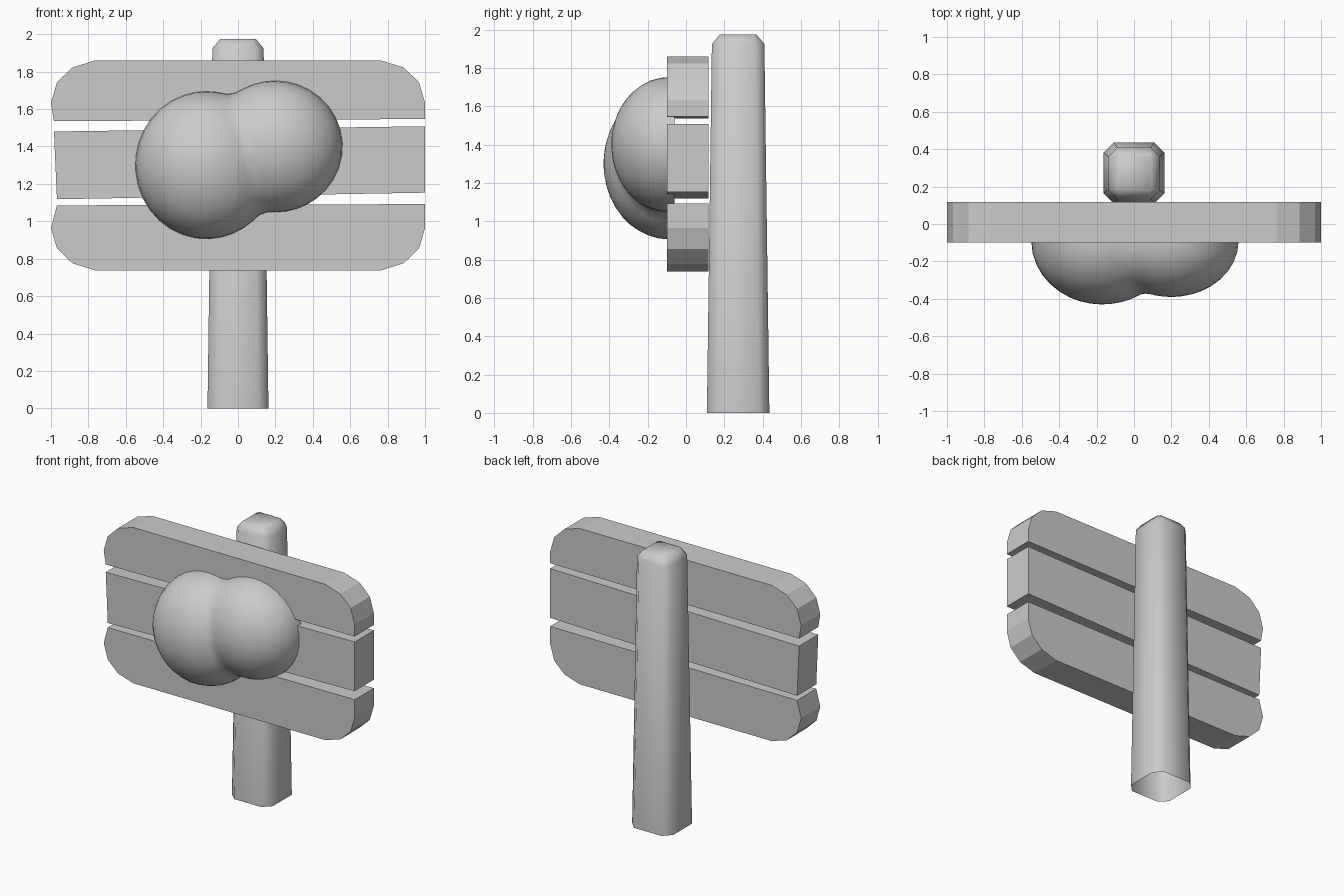
import bpy, bmesh, math
from mathutils import Vector

cube = bpy.data.objects.get("Cube")
if cube:
    bpy.data.objects.remove(cube, do_unlink=True)

# One plain grey for the whole sign
GREY = (0.6, 0.6, 0.6, 1)
grey = bpy.data.materials.new("plain_grey")
grey.use_nodes = True
grey.diffuse_color = GREY
grey.node_tree.nodes["Principled BSDF"].inputs["Base Color"].default_value = GREY


def finish(name, bm, smooth_angle=None):
    bmesh.ops.recalc_face_normals(bm, faces=bm.faces)
    mesh = bpy.data.meshes.new(name)
    bm.to_mesh(mesh)
    bm.free()
    mesh.materials.append(grey)
    obj = bpy.data.objects.new(name, mesh)
    bpy.context.collection.objects.link(obj)
    if smooth_angle:
        bpy.ops.object.select_all(action="DESELECT")
        obj.select_set(True)
        bpy.context.view_layer.objects.active = obj
        bpy.ops.object.shade_smooth_by_angle(angle=math.radians(smooth_angle))
    return obj


def loft(bm, rings):
    loops = [[bm.verts.new(p) for p in ring] for ring in rings]
    n = len(loops[0])
    for a, b in zip(loops, loops[1:]):
        for i in range(n):
            j = (i + 1) % n
            bm.faces.new((a[i], a[j], b[j], b[i]))
    return loops


# Planks: front outlines extruded through the sign's thickness
FRONT, BACK = -0.10, 0.118


def plank(name, outline):
    bm = bmesh.new()
    loops = loft(bm, [[(x, y, z) for x, z in outline] for y in (FRONT, BACK)])
    for loop in loops:
        bm.faces.new(loop)
    finish(name, bm)


# Rounded outer corner, as x and distance inwards from the outer edge
corner = [(1.0, 0.227), (0.968, 0.117), (0.886, 0.038), (0.765, 0)]
right_side = [(-x, d) for x, d in reversed(corner)]
rounded = corner + right_side
plank("top_plank", [(-0.984, 1.535), (1.0, 1.547)] + [(x, 1.86 - d) for x, d in rounded])
plank("middle_plank", [(-0.968, 1.118), (1.0, 1.153), (1.0, 1.508), (-0.984, 1.48)])
plank("bottom_plank", [(-0.968, 1.085), (1.0, 1.092)] + [(x, 0.738 + d) for x, d in rounded])

# Post: tapered, chamfered and open underneath
POST_Y = 0.272


def octagon(half, cut, z):
    s = half - cut
    pts = [(half, -s), (half, s), (s, half), (-s, half),
           (-half, s), (-half, -s), (-s, -half), (s, -half)]
    return [(x, y + POST_Y, z) for x, y in pts]


bm = bmesh.new()
rings = loft(bm, [octagon(0.163, 0.055, 0), octagon(0.137, 0.047, 1.925),
                  octagon(0.095, 0.015, 1.975)])
bm.faces.new(rings[-1])
finish("post", bm, 60)

# Boulder: two lobes blended into one surface, flat against the planks
LOBES = [(Vector((-0.17, -0.09, 1.30)), Vector((0.38, 0.34, 0.395))),
         (Vector((0.20, -0.09, 1.40)), Vector((0.36, 0.30, 0.352)))]
CENTRE = Vector((0.03, -0.09, 1.35))
BLEND = 0.12


def field(p):
    a, b = [Vector([(p[i] - c[i]) / r[i] for i in range(3)]).length for c, r in LOBES]
    h = max(BLEND - abs(a - b), 0) / BLEND
    return min(a, b) - h * h * BLEND / 4 - 1


def surface_point(direction):
    near, far = 0.0, 1.0
    for _ in range(30):
        mid = (near + far) / 2
        if field(CENTRE + direction * mid) < 0:
            near = mid
        else:
            far = mid
    return CENTRE + direction * near


SIDES, STEPS = 48, 14
rings = []
for s in range(STEPS, 0, -1):
    t = math.pi / 2 * s / STEPS
    ring = []
    for i in range(SIDES):
        a = math.tau * i / SIDES
        ring.append(surface_point(Vector((math.sin(t) * math.cos(a), -math.cos(t),
                                          math.sin(t) * math.sin(a)))))
    rings.append(ring)
rings.insert(0, [p + Vector((0, 0.03, 0)) for p in rings[0]])
bm = bmesh.new()
tip_ring = loft(bm, rings)[-1]
tip = bm.verts.new(surface_point(Vector((0, -1, 0))))
for i in range(SIDES):
    bm.faces.new((tip_ring[i], tip_ring[(i + 1) % SIDES], tip))
finish("boulder", bm, 60)
